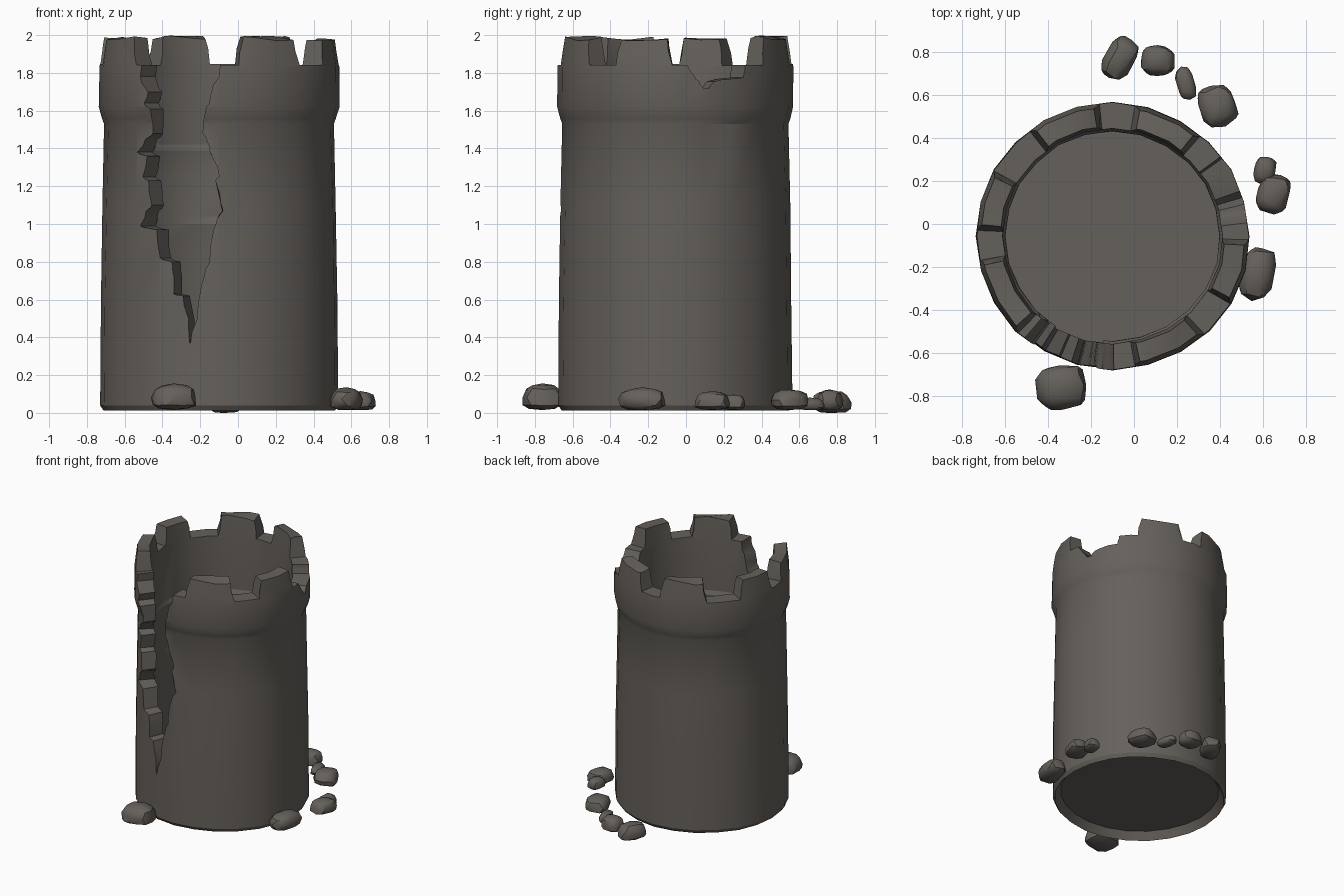
import bpy, bmesh, math, random
from mathutils import Matrix, Vector

random.seed(4)
if "Cube" in bpy.data.objects:
    bpy.data.objects.remove(bpy.data.objects["Cube"])

CENTRE = Vector((-0.1, -0.057, 0))
SQUASH = (1, 0.975, 1)

stone = bpy.data.materials.new("dark_stone")
stone.use_nodes = True
COLOUR = (0.13, 0.117, 0.104, 1)
stone.diffuse_color = COLOUR
stone.node_tree.nodes["Principled BSDF"].inputs["Base Color"].default_value = COLOUR


def add_object(name, bm, location, scale=(1, 1, 1)):
    bmesh.ops.recalc_face_normals(bm, faces=bm.faces)
    mesh = bpy.data.meshes.new(name)
    bm.to_mesh(mesh)
    bm.free()
    mesh.materials.append(stone)
    obj = bpy.data.objects.new(name, mesh)
    bpy.context.collection.objects.link(obj)
    obj.location, obj.scale = location, scale
    return obj


def activate(obj):
    for other in bpy.context.selected_objects:
        other.select_set(False)
    obj.select_set(True)
    bpy.context.view_layer.objects.active = obj


def smooth(obj, angle):
    activate(obj)
    bpy.ops.object.shade_smooth_by_angle(angle=math.radians(angle))


def carve(target, rows):
    """Cut a radial wedge through the wall; rows are (z, start, end) in degrees."""
    bm = bmesh.new()
    rings = []
    for z, a0, a1 in rows:
        rings.append([bm.verts.new((r * math.cos(math.radians(a)), r * math.sin(math.radians(a)), z))
                      for r, a in ((0.3, a0), (0.9, a0), (0.9, a1), (0.3, a1))])
    for low, high in zip(rings, rings[1:]):
        for i in range(4):
            j = (i + 1) % 4
            bm.faces.new((low[i], low[j], high[j], high[i]))
    bm.faces.new(rings[0])
    bm.faces.new(rings[-1])
    cutter = add_object("cutter", bm, CENTRE, SQUASH)
    cutter.hide_render = True
    bpy.context.view_layer.update()
    mod = target.modifiers.new("carve", 'BOOLEAN')
    mod.operation, mod.solver, mod.object = 'DIFFERENCE', 'EXACT', cutter
    activate(target)
    bpy.ops.object.modifier_apply(modifier=mod.name)
    bpy.data.objects.remove(cutter)


# Tower: revolved wall with a collar, hollow inside, recessed underside
profile = [(0, 0.07), (0.575, 0.07), (0.615, 0.012), (0.632, 0.04), (0.628, 0.6), (0.62, 1.1),
           (0.61, 1.53), (0.622, 1.56), (0.638, 1.62), (0.637, 1.83), (0.618, 1.985),
           (0.525, 1.985), (0.512, 1.83), (0.515, 1.42), (0.5, 1.39), (0.512, 1.24),
           (0.502, 1.2), (0.515, 1.04), (0.5, 1.0), (0.512, 0.88), (0.512, 0.1), (0, 0.1)]
bm = bmesh.new()
points = [bm.verts.new((r, 0, z)) for r, z in profile]
edges = [bm.edges.new(pair) for pair in zip(points, points[1:])]
bmesh.ops.spin(bm, geom=points + edges, cent=(0, 0, 0), axis=(0, 0, 1),
               angle=math.tau, steps=24, use_merge=True)
bmesh.ops.remove_doubles(bm, verts=bm.verts, dist=0.0005)
columns = [random.uniform(-0.006, 0.006) for _ in range(24)]
for v in bm.verts:
    column = round(math.atan2(v.co.y, v.co.x) / math.tau * 24) % 24
    grow = 1 + columns[column] + random.uniform(-0.003, 0.003)
    v.co.x *= grow
    v.co.y *= grow
    if v.co.z > 1.9:
        v.co.z += random.uniform(-0.015, 0.013)
tower = add_object("tower_wall", bm, CENTRE, SQUASH)

# Gaps between the battlements
for start, end in ((-50, -28), (-4, 52), (78, 98), (125, 153), (175, 193), (224, 282)):
    floor = 1.845 + random.uniform(-0.008, 0.008)
    carve(tower, [(floor, start + 2.5, end - 2.5), (1.98, start, end), (2.1, start - 2, end + 2)])

# Broken stretch of the rim
carve(tower, [(1.72, 14, 17), (1.755, 12, 20), (1.775, 10, 36), (1.82, 7, 37), (1.95, 2, 38)])

# Stepped crack through the front wall: height, left x, right x
crack = [(0.37, -0.255, -0.25), (0.5, -0.26, -0.215), (0.62, -0.29, -0.205), (0.63, -0.34, -0.2),
         (0.72, -0.34, -0.18), (0.8, -0.35, -0.15), (0.82, -0.41, -0.15), (0.97, -0.43, -0.13),
         (0.99, -0.52, -0.12), (1.07, -0.49, -0.08), (1.1, -0.46, -0.09), (1.23, -0.48, -0.12),
         (1.25, -0.51, -0.1), (1.36, -0.49, -0.14), (1.38, -0.54, -0.15), (1.45, -0.5, -0.17),
         (1.48, -0.46, -0.19), (1.61, -0.46, -0.17), (1.64, -0.49, -0.15), (1.7, -0.47, -0.14),
         (1.78, -0.51, -0.1), (1.9, -0.5, -0.08)]


def front_angle(x):
    return math.degrees(math.asin((x - CENTRE.x) / 0.625)) - 90


carve(tower, [(z, front_angle(left), front_angle(right)) for z, left, right in crack])
smooth(tower, 25)

# Fallen stones: x, y, half width, half depth, height, turn
stones = [(-0.34, -0.76, 0.13, 0.11, 0.15, 5), (0.575, -0.23, 0.085, 0.135, 0.13, -12),
          (0.65, 0.14, 0.08, 0.1, 0.11, -20), (0.61, 0.25, 0.055, 0.07, 0.09, -10),
          (0.39, 0.55, 0.095, 0.105, 0.12, 20), (0.24, 0.655, 0.045, 0.085, 0.07, 15),
          (0.11, 0.76, 0.085, 0.075, 0.12, 0), (-0.065, 0.77, 0.075, 0.115, 0.13, -30)]
for n, (x, y, half_w, half_d, height, turn) in enumerate(stones):
    bm = bmesh.new()
    bmesh.ops.create_icosphere(bm, subdivisions=2, radius=1)
    for v in bm.verts:
        v.co = Vector([math.copysign(abs(c) ** 0.7, c) for c in v.co]) * random.uniform(0.87, 0.98)
        v.co.x *= half_w * (1 - 0.12 * v.co.z)
        v.co.y *= half_d * (1 - 0.12 * v.co.z)
        v.co.z *= height / 2
    bmesh.ops.rotate(bm, verts=bm.verts, matrix=Matrix.Rotation(math.radians(turn), 3, 'Z'))
    lowest = min(v.co.z for v in bm.verts)
    lift = 0 if n == 7 else 0.015
    smooth(add_object(f"fallen_stone_{n + 1}", bm, (x, y, lift - lowest)), 30)
